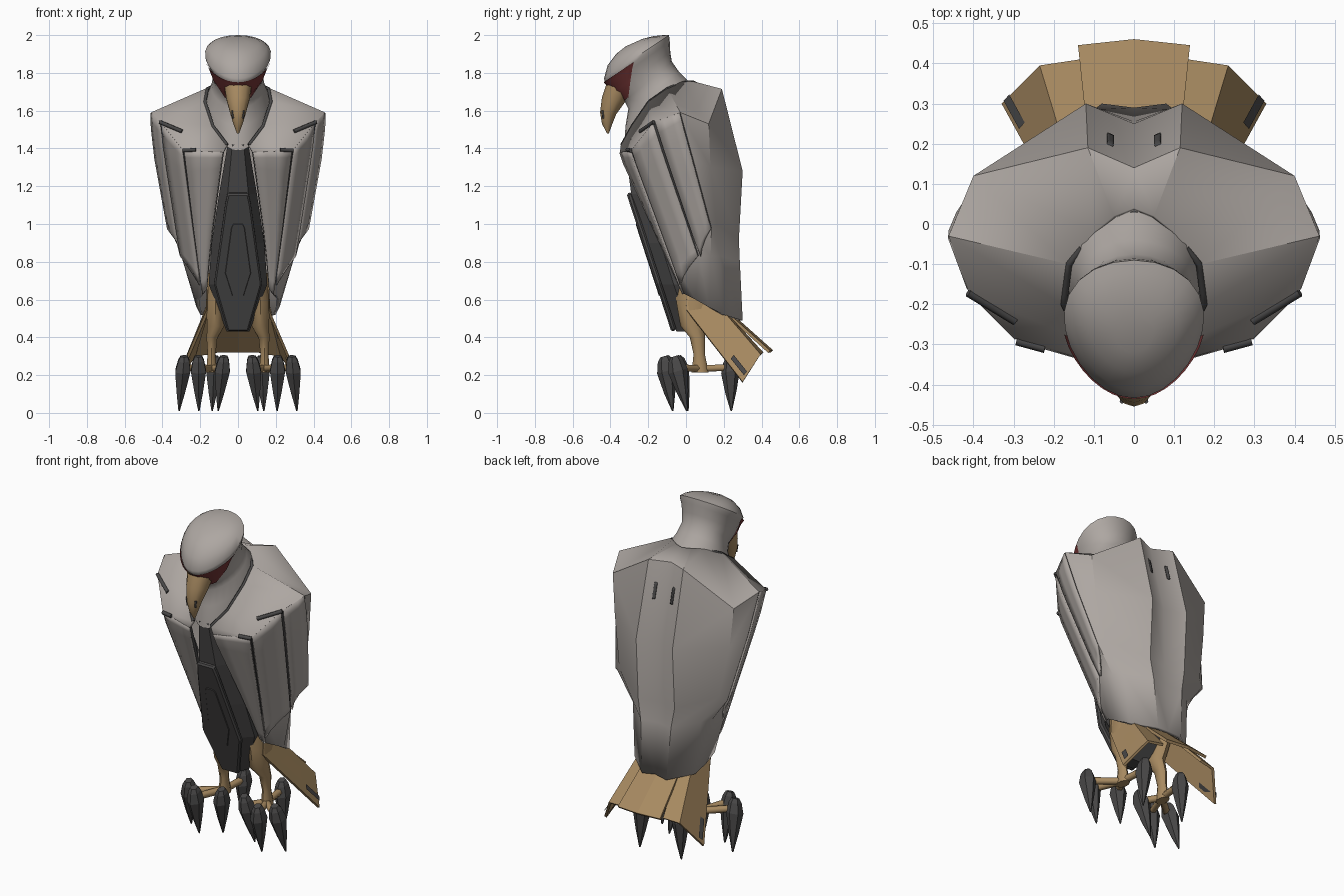
import bpy, math
from mathutils import Vector

if "Cube" in bpy.data.objects:
    bpy.data.objects.remove(bpy.data.objects["Cube"])


def material(name, r, g, b):
    m = bpy.data.materials.new(name)
    m.use_nodes = True
    m.diffuse_color = (r, g, b, 1)
    m.node_tree.nodes["Principled BSDF"].inputs["Base Color"].default_value = (r, g, b, 1)
    return m


GREY = material("warm_grey", .42, .385, .36)
DARK = material("charcoal", .065, .063, .063)
TAN = material("tan", .39, .255, .12)
RED = material("dull_red", .17, .035, .035)


def make(name, verts, faces, mats, mirror=False, thick=0, smooth=None, rule=None):
    """Mesh object with optional mirror, thickness, smoothing and a face colour rule."""
    me = bpy.data.meshes.new(name)
    me.from_pydata([tuple(v) for v in verts], [], faces)
    for m in mats:
        me.materials.append(m)
    if rule:
        for i, p in enumerate(me.polygons):
            p.material_index = rule(i)
    ob = bpy.data.objects.new(name, me)
    bpy.context.collection.objects.link(ob)
    if mirror:
        mod = ob.modifiers.new("mirror", 'MIRROR')
        mod.merge_threshold = .002
    if thick:
        mod = ob.modifiers.new("thickness", 'SOLIDIFY')
        mod.thickness, mod.offset = thick, -1
    if smooth:
        bpy.ops.object.select_all(action='DESELECT')
        ob.select_set(True)
        bpy.context.view_layer.objects.active = ob
        bpy.ops.object.shade_smooth_by_angle(angle=math.radians(smooth))
    return ob


def loft(name, rings, mats, **kw):
    """Closed skin through rings of equal point count."""
    n = len(rings[0])
    faces = [(r*n+i, r*n+(i+1) % n, (r+1)*n+(i+1) % n, (r+1)*n+i)
             for r in range(len(rings)-1) for i in range(n)]
    faces += [tuple(reversed(range(n))), tuple(range((len(rings)-1)*n, len(rings)*n))]
    return make(name, [p for r in rings for p in r], faces, mats, **kw)


def oval_point(a, yf, zf, yr, zr, hw, cx=0, taper=0):
    """Point on a tilted oval, narrowed toward the front by taper."""
    k = .5 - .5*math.cos(a)
    return (cx + hw*math.sin(a)*(1-taper*math.cos(a)), yf+(yr-yf)*k, zf+(zr-zf)*k)


def oval(ring, cx=0, n=24, taper=0):
    return [oval_point(math.tau*i/n, *ring, cx, taper) for i in range(n)]


def tube(name, pts, radius, mat):
    cu = bpy.data.curves.new(name, 'CURVE')
    cu.dimensions = '3D'
    cu.bevel_depth, cu.bevel_resolution, cu.use_fill_caps = radius, 1, True
    sp = cu.splines.new('POLY')
    sp.points.add(len(pts)-1)
    for p, q in zip(sp.points, pts):
        p.co = (*q, 1)
    cu.materials.append(mat)
    ob = bpy.data.objects.new(name, cu)
    bpy.context.collection.objects.link(ob)


# Folded-wing shell: rows run from collar to hem, columns from breast edge to spine
collar = [(.06, -.345, 1.42), (.135, -.29, 1.52), (.178, -.2, 1.65), (.165, -.1, 1.72),
          (.1, -.02, 1.755), (.05, .02, 1.76), (0, .04, 1.76)]
shoulder = [(.08, -.35, 1.38), (.29, -.29, 1.39), (.41, -.17, 1.54), (.462, -.03, 1.59),
            (.4, .12, 1.53), (.115, .19, 1.715), (0, .14, 1.71)]
upper = [(.09, -.313, 1.3), (.275, -.25, 1.28), (.375, -.09, 1.3), (.435, .036, 1.35),
         (.38, .13, 1.3), (.12, .3, 1.28), (0, .25, 1.28)]
lower = [(.135, -.162, .97), (.235, -.135, .97), (.32, .03, .95), (.368, .135, .98),
         (.33, .16, 1), (.12, .28, .92), (0, .255, .92)]
waist = [(.15, -.098, .83), (.216, -.084, .83), (.3, .07, .83), (.26, .13, .83),
         (.225, .18, .83), (.1, .285, .8), (0, .265, .8)]
hem = [(.165, -.02, .66), (.19, -.01, .63), (.225, .05, .6), (.22, .12, .56),
       (.2, .2, .52), (.08, .3, .49), (0, .29, .5)]
GRID = [[Vector(p) for p in row] for row in (collar, shoulder, upper, lower, waist, hem)]
COLS = len(collar)


def surface(u, v, off=0.0):
    """Point on the wing shell at column u and row v, lifted outward."""
    i, j = min(int(u), COLS-2), min(int(v), len(GRID)-2)
    a, b = u-i, v-j
    top = GRID[j][i].lerp(GRID[j][i+1], a)
    bot = GRID[j+1][i].lerp(GRID[j+1][i+1], a)
    du = (GRID[j][i+1]-GRID[j][i]).lerp(GRID[j+1][i+1]-GRID[j+1][i], b)
    return top.lerp(bot, b) + (bot-top).cross(du).normalized()*off


def grid_faces(rows, cols):
    return [(r*cols+c, (r+1)*cols+c, (r+1)*cols+c+1, r*cols+c+1)
            for r in range(rows-1) for c in range(cols-1)]


def patch(name, u0, u1, v0, ends, off, mat, thick):
    """Plate following the shell, rising from its top edge, with slanted lower end."""
    rows, cols = 13, 4
    verts = []
    for r in range(rows):
        for c in range(cols):
            k = c/(cols-1)
            end = ends[0]+(ends[1]-ends[0])*k
            lift = off*min(1, .3+r*.35)
            verts.append(surface(u0+(u1-u0)*k, v0+(end-v0)*r/(rows-1), lift))
    make(name, verts, grid_faces(rows, cols), [mat], mirror=True, thick=thick, smooth=30)


def under_feathers(i):
    row, col = divmod(i, COLS-1)
    return int(row in (1, 2) and col < 3 or row == 3 and col < 2)


make("wing_shell", [p for row in GRID for p in row], grid_faces(len(GRID), COLS),
     [GREY, DARK], mirror=True, thick=.02, smooth=32, rule=under_feathers)
patch("front_feather", 0, .97, 1, (5, 5), .011, GREY, .014)
patch("middle_feather", 1.03, 1.96, 1, (4.75, 4), .011, GREY, .014)
patch("rear_feather", 2.05, 2.97, 1, (4, 3), .011, GREY, .014)

# Dark slots at the feather roots and on the back, and the collar seam
patch("back_slot", 5.42, 5.55, 1.27, (1.48, 1.48), .007, DARK, .008)
root_slots = {"front": [(.7, .95), (1, 1)], "middle": [(1.45, .74), (2, 1)]}
seam = [surface(k/4, 0, -.006) for k in range(15)]
for s in (-1, 1):
    tube("collar_seam", [(s*p.x, p.y, p.z) for p in seam], .009, DARK)
    for label, ends in root_slots.items():
        pts = [surface(u, v, .003) for u, v in ends]
        tube(label + "_root_slot", [(s*p.x, p.y, p.z) for p in pts], .011, DARK)

# Head and neck in one skin
head = [(-.33, 1.39, .03, 1.74, .165), (-.32, 1.52, 0, 1.77, .165),
        (-.305, 1.61, -.04, 1.81, .14), (-.325, 1.65, -.075, 1.86, .13),
        (-.385, 1.69, -.083, 1.91, .143), (-.415, 1.735, -.086, 1.965, .158),
        (-.43, 1.75, -.088, 1.985, .17), (-.434, 1.77, -.09, 2.0, .172),
        (-.415, 1.84, -.12, 2.0, .15), (-.37, 1.9, -.17, 1.995, .11),
        (-.32, 1.94, -.23, 1.98, .05)]
TAPER = .18
loft("head_and_neck", [oval(h, taper=TAPER) for h in head], [GREY], smooth=40)

# Face mask wrapping the front of the head under the brow
mask, STEPS = [], 16
for (yf, zf, yr, zr, hw), back in zip(head[3:7], (-.3, -.29, -.28, -.272)):
    reach = math.acos(1-2*(back-yf)/(yr-yf))
    for i in range(STEPS+1):
        a = reach*(2*i/STEPS-1)
        mask.append(oval_point(a, yf-.006, zf, yr, zr, hw+.007, 0, TAPER))
make("face_mask", mask, grid_faces(4, STEPS+1), [RED], smooth=40)

beak = [(-.42, 1.745, -.3, 1.69, .074), (-.445, 1.67, -.32, 1.65, .064),
        (-.455, 1.59, -.37, 1.58, .043), (-.445, 1.53, -.39, 1.53, .026),
        (-.418, 1.48, -.408, 1.48, .006)]
loft("beak", [oval(b, n=10) for b in beak], [TAN], smooth=40)
for s in (-1, 1):
    tube("nostril", [(s*.03, -.442, 1.6), (s*.026, -.438, 1.56)], .006, DARK)

# Breast core
breast = [(1.42, -.325, .055, -.1), (1.16, -.29, .1, .1), (.9, -.205, .14, .2),
          (.68, -.135, .155, .2), (.43, -.05, .06, .03)]
loft("breast", [[(-w*.55, f, z), (w*.55, f, z), (w, f+.07, z), (w*.9, b, z),
                 (-w*.9, b, z), (-w, f+.07, z)] for z, f, w, b in breast], [DARK])


def breast_plate(name, half, lift, thick):
    """Symmetric plate on the sloping breast."""
    pts = half + [(-x, z) for x, z in reversed(half)]
    verts = [(x, -.315+(1.16-z)*.325-lift, z) for x, z in pts]
    ob = make(name, verts, [tuple(reversed(range(len(verts))))], [DARK], thick=thick)
    bev = ob.modifiers.new("bevel", 'BEVEL')
    bev.width, bev.segments = thick*.3, 1


breast_plate("breast_plate", [(.055, 1.16), (.068, 1.1), (.127, .68), (.055, .43)], 0, .03)
breast_plate("breast_inset", [(.025, 1), (.035, .98), (.068, .74), (.03, .62)], .004, .008)

# Tail fan
make("tail_centre", [(0, .08, .65), (.1, .07, .645), (.138, .435, .318), (0, .45, .32)],
     [(0, 3, 2, 1)], [TAN], mirror=True, thick=.016)
make("tail_side", [(.165, .01, .67), (.165, 0, .55), (.33, .3, .165), (.235, .395, .31),
                   (.17, .18, .56), (.135, .41, .32), (.09, .18, .57)],
     [(0, 1, 2, 3, 4), (4, 3, 5, 6)], [TAN], mirror=True, thick=.015)
edge, into = Vector((-.055, -.1, .125)), Vector((-.014, .016, .02))
tip = Vector((.323, .301, .19)) + into*.3
side_normal = edge.cross(into).normalized()
if side_normal.x < 0:
    side_normal.negate()
slot = [tip, tip+edge*.7, tip+edge*.7+into, tip+into]
make("tail_slot", [p+side_normal*d for d in (.007, -.02) for p in slot],
     [(0, 1, 2, 3), (7, 6, 5, 4)], [DARK], mirror=True)

# Legs, feet and claws
leg = [((-.07, .74, .2, .74, .06), .1), ((-.05, .58, .16, .58, .052), .12),
       ((-.03, .46, .1, .46, .048), .118), ((.02, .4, .1, .39, .03), .138),
       ((.04, .31, .1, .31, .022), .14), ((.03, .215, .12, .215, .03), .14)]
loft("leg", [oval(r, cx, n=10) for r, cx in leg], [TAN], mirror=True, smooth=40)

claws = {"inner": (.075, -.05, .105, .01), "middle": (.21, -.115, .207, -.07),
         "outer": (.285, -.06, .312, .005), "rear": (.125, .235, .137, .24)}
for label, (x0, y0, x1, y1) in claws.items():
    rings = []
    for t, hw, depth in ((0, .022, .022), (.08, .034, .038), (.27, .046, .05),
                         (.65, .026, .03), (1, .004, .004)):
        x, y, z = x0+(x1-x0)*t, y0+(y1-y0)*t, .3-.29*t
        rings.append(oval((y-depth, z-depth*.3, y+depth, z+depth*.3, hw), x, n=6))
    loft(label + "_claw", rings, [DARK], mirror=True)
    for s in (-1, 1):
        tube(label + "_toe", [(s*.14, .07, .235), (s*x0, y0, .24)], .02, TAN)
